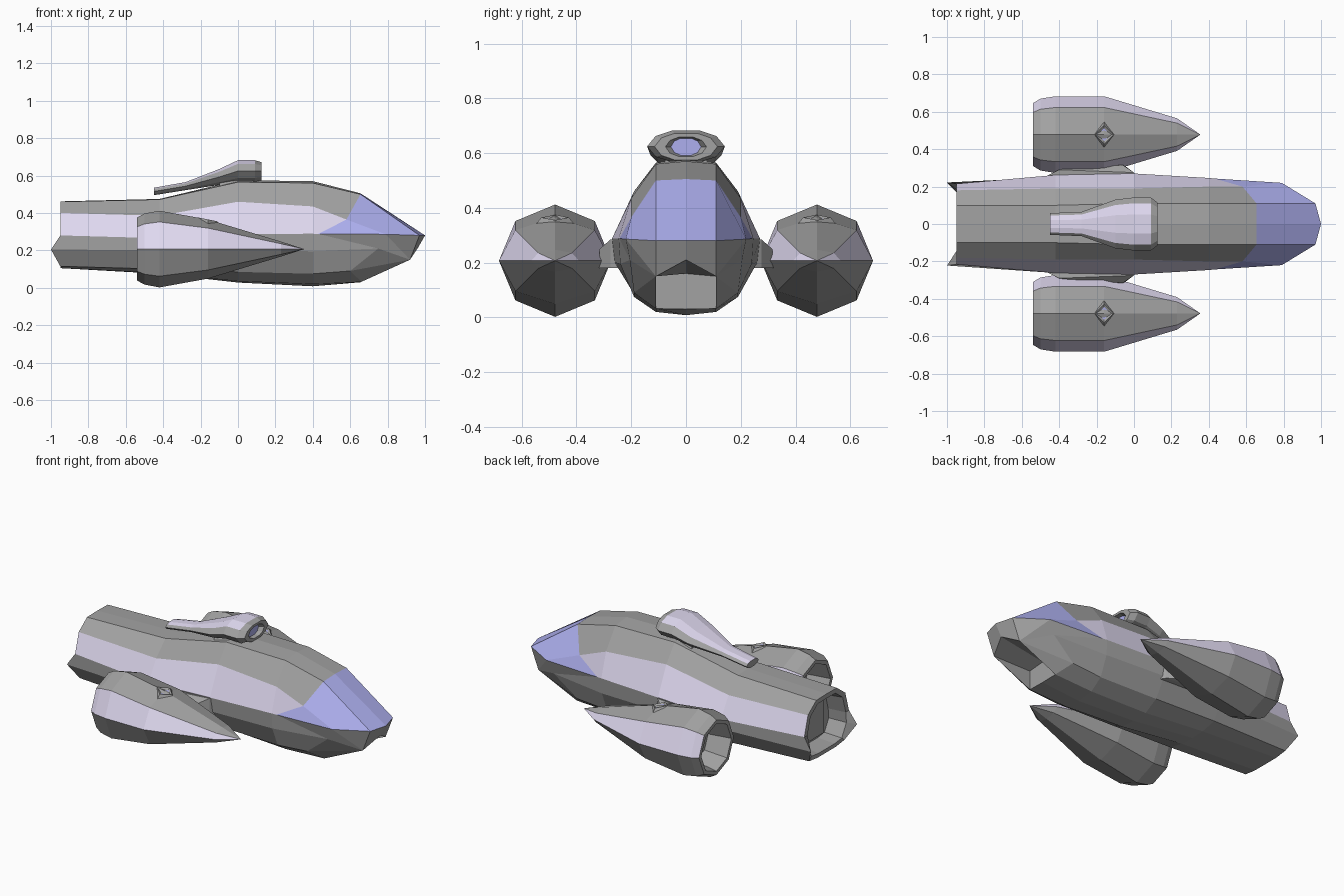
import bpy, bmesh
from math import cos, sin, pi

if "Cube" in bpy.data.objects:
    bpy.data.objects.remove(bpy.data.objects["Cube"])

def material(name, rgb):
    m = bpy.data.materials.new(name)
    m.diffuse_color = (*rgb, 1)
    m.use_nodes = True
    m.node_tree.nodes["Principled BSDF"].inputs["Base Color"].default_value = m.diffuse_color
    return m

MATS = [material("dark_grey", (0.36, 0.36, 0.36)),
        material("pale_lavender", (0.74, 0.69, 0.87)),
        material("window_blue", (0.42, 0.43, 0.86))]
GREY, PALE, BLUE = 0, 1, 2


def build(name, faces, mirror=False):
    """faces: list of (points, material index); mirror copies them across y = 0."""
    if mirror:
        faces = faces + [([(x, -y, z) for x, y, z in reversed(p)], m) for p, m in faces]
    bm = bmesh.new()
    for pts, m in faces:
        bm.faces.new([bm.verts.new(p) for p in pts]).material_index = m
    bmesh.ops.remove_doubles(bm, verts=bm.verts, dist=0.0005)
    bmesh.ops.recalc_face_normals(bm, faces=bm.faces)
    me = bpy.data.meshes.new(name)
    bm.to_mesh(me)
    bm.free()
    for m in MATS:
        me.materials.append(m)
    ob = bpy.data.objects.new(name, me)
    bpy.context.collection.objects.link(ob)
    return ob


def loft(rings, mat=lambda i, j: GREY, closed=True):
    """Quads between successive rings; mat(ring, strip) picks the colour."""
    out = []
    for i in range(len(rings) - 1):
        a, b = rings[i], rings[i + 1]
        n = len(a)
        for j in range(n if closed else n - 1):
            k = (j + 1) % n
            pts = []
            for p in (a[j], a[k], b[k], b[j]):
                if p not in pts:
                    pts.append(p)
            if len(pts) > 2:
                out.append((pts, mat(i, j)))
    return out


# Hull: half sections from the top centre line round to the bottom centre line
def section(x, *yz):
    return [(x, y, z) for y, z in yz]

rear = section(-0.95, (0, .462), (.10, .46), (.18, .40), (.215, .28),
               (.222, .205), (.17, .115), (.09, .105), (0, .105))
rear[4] = (-1.0, .222, .205)
waist = section(-0.42, (0, .475), (.10, .472), (.19, .385), (.262, .265),
                (.25, .20), (.19, .10), (.09, .078), (0, .075))
middle = section(0.0, (0, .575), (.11, .565), (.19, .46), (.27, .288),
                 (.26, .20), (.19, .085), (.10, .035), (0, .028))
front = section(0.40, (0, .57), (.11, .56), (.20, .435), (.246, .289),
                (.24, .195), (.19, .075), (.11, .02), (0, .008))
brow = [(.655, 0, .505), (.655, .11, .50), (.58, .20, .365), (.43, .243, .288),
        (.75, .205, .21), (.60, .19, .09), (.66, .11, .032), (.66, 0, .03)]
tip, lip, cheek, chin = (1, 0, .28), (.97, .11, .28), (.79, .22, .286), (.92, .11, .15)
nose = [tip, lip, cheek, cheek, chin, chin, chin]

def shrink(s, x):
    return [(x, y * s, .27 + (z - .27) * s) for _, y, z in rear]

recess = [shrink(.80, -.84), shrink(.86, -.95)]
hull = loft(recess + [rear, waist, middle, front, brow],
            lambda i, j: PALE if j == 2 and i >= 2 else GREY, closed=False)
hull += loft([brow[:7], nose], lambda i, j: BLUE if j < 3 else GREY, closed=False)
hull.append((recess[0], GREY))
# Chin and the intake notch beneath it
wall_top, wall_mid, chin_mid = (.66, .11, .15), (.66, 0, .16), (.96, 0, .21)
hull += [([lip, cheek, chin], GREY),
         ([tip, lip, chin, chin_mid], GREY),
         ([chin_mid, chin, wall_top, wall_mid], GREY),
         ([wall_mid, wall_top, brow[6], brow[7]], GREY),
         ([brow[6], wall_top, chin], GREY)]
build("hull", hull, mirror=True)

# Exhaust plate set inside the stern
build("exhaust_plate", loft([[(x, -.085, .17), (x, .085, .17), (x, .085, .38), (x, -.085, .38)]
                             for x in (-.83, -.87)]) +
      [([(-.87, -.085, .17), (-.87, .085, .17), (-.87, .085, .38), (-.87, -.085, .38)], GREY)])

# Side engines: eight-sided pods with hollow tails
CY, CZ = .478, .207

def pod_ring(x, ry, rz):
    return [(x, CY + ry * cos(j * pi / 4), CZ + rz * sin(j * pi / 4)) for j in range(8)]

pod = [pod_ring(*r) for r in ((-.40, .12, .12), (-.54, .145, .145), (-.54, .168, .168),
                              (-.50, .192, .19), (-.42, .205, .205), (-.16, .205, .158),
                              (.23, .087, .04))]
engine = loft(pod, lambda i, j: PALE if i > 1 and j in (0, 3) else GREY)
engine.append((pod[0], GREY))
for j in range(8):
    engine.append(([pod[-1][j], pod[-1][(j + 1) % 8], (.355, CY, CZ)],
                   PALE if j in (0, 3) else GREY))
build("side_engines", engine, mirror=True)

# Small lamp on each engine: raised diamond frame and blue lens
def diamond(r, z, slope):
    return [(-.16 + r * cos(j * pi / 2), CY + r * sin(j * pi / 2),
             z - slope * r * cos(j * pi / 2)) for j in range(4)]

frame = [diamond(.075, .335, .25), diamond(.05, .365, .2), diamond(.034, .358, .2)]
build("engine_lamps", loft(frame) + [(frame[-1], BLUE)], mirror=True)

# Wedge pylons joining the hull to the engines
pylon = [[(-.52, .23, .20), (.03, .23, .18), (.03, .23, .28), (-.52, .23, .25)],
         [(-.40, .29, .20), (0, .275, .18), (0, .275, .285), (-.40, .29, .26)],
         [(-.34, .30, .21), (-.06, .32, .18), (-.06, .315, .25), (-.34, .30, .245)]]
build("engine_pylons", loft(pylon) + [(pylon[0], GREY), (pylon[-1], GREY)], mirror=True)

# Dorsal pod: ten-sided teardrop with a blue eye at the front
HALF = [(.36, 1), (.78, .66), (1, 0), (.78, -.66), (.36, -1)]
UNIT = HALF + [(-y, z) for y, z in reversed(HALF)]

def dorsal_ring(x, w, lo, hi):
    return [(x, y * w, (lo + hi) / 2 + z * (hi - lo) / 2) for y, z in UNIT]

dorsal = [dorsal_ring(*r) for r in ((-.45, .058, .495, .535), (-.28, .065, .522, .565),
                                    (-.10, .13, .55, .635), (0, .142, .567, .682),
                                    (.09, .142, .567, .682), (.125, .115, .575, .672),
                                    (.125, .075, .588, .658), (.10, .055, .592, .654))]
build("dorsal_pod", loft(dorsal, lambda i, j: PALE if i < 4 and j in (0, 8, 9) else GREY)
      + [(dorsal[0], GREY), (dorsal[-1], BLUE)])

# Short mount under the dorsal pod
mount = [[(-.10, -w, z), (.08, -w, z), (.08, w, z), (-.10, w, z)] for w, z in ((.10, .53), (.06, .60))]
build("dorsal_mount", loft(mount) + [(mount[0], GREY), (mount[1], GREY)])
